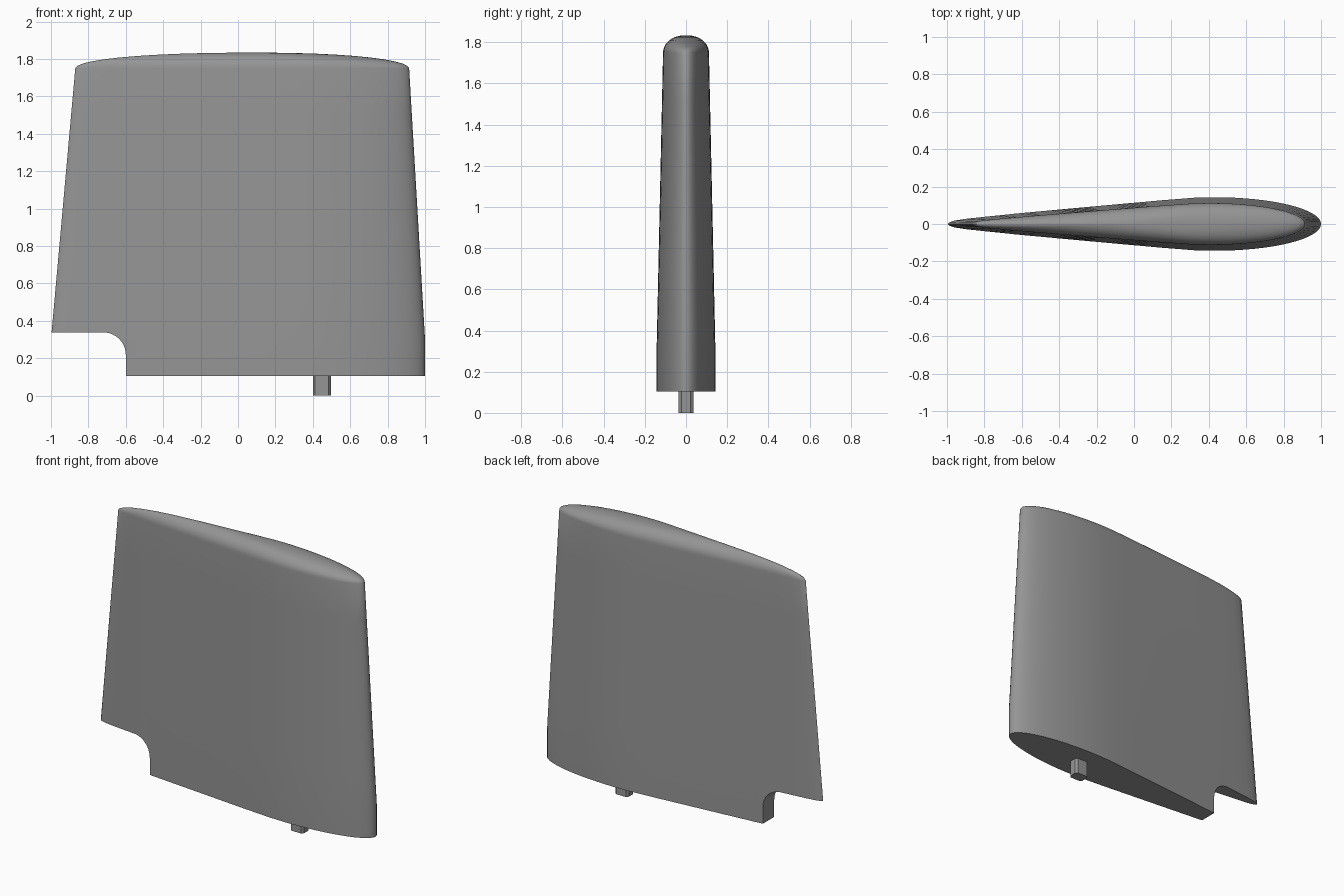
import bpy, bmesh
from math import cos, sin, pi

if "Cube" in bpy.data.objects:
    bpy.data.objects.remove(bpy.data.objects["Cube"])

grey = bpy.data.materials.new("dark_grey")
grey.diffuse_color = (0.3, 0.3, 0.3, 1)
grey.use_nodes = True
grey.node_tree.nodes["Principled BSDF"].inputs["Base Color"].default_value = grey.diffuse_color


def new_object(name, bm):
    bmesh.ops.recalc_face_normals(bm, faces=bm.faces)
    mesh = bpy.data.meshes.new(name)
    bm.to_mesh(mesh)
    bm.free()
    mesh.materials.append(grey)
    ob = bpy.data.objects.new(name, mesh)
    bpy.context.collection.objects.link(ob)
    return ob


def loft(name, rings):
    """Skin a stack of closed rings and cap both ends."""
    bm = bmesh.new()
    loops = [[bm.verts.new(p) for p in ring] for ring in rings]
    n = len(loops[0])
    for a, b in zip(loops, loops[1:]):
        for i in range(n):
            j = (i + 1) % n
            bm.faces.new((a[i], a[j], b[j], b[i]))
    bm.faces.new(loops[0][::-1])
    bm.faces.new(loops[-1])
    return new_object(name, bm)


def make_active(ob):
    bpy.ops.object.select_all(action='DESELECT')
    ob.select_set(True)
    bpy.context.view_layer.objects.active = ob


# teardrop section: round nose, straight flanks, thin rounded tail
nose = [(0.43 + 0.57 * cos(i * pi / 32), 0.143 * sin(i * pi / 32)) for i in range(17)]
flank = [(0.33, 0.141), (0.15, 0.127), (-0.15, 0.1), (-0.5, 0.068), (-0.65, 0.054),
         (-0.8, 0.039), (-0.9, 0.028), (-0.96, 0.019), (-0.99, 0.01)]
half = nose + flank
section = half + [(-1.0, 0.0)] + [(x, -y) for x, y in reversed(half[1:])]


def ring(z, sx=1.0, sy=1.0, cx=0.0):
    return [(cx + x * sx, y * sy, z) for x, y in section]


# fin body: upright foot, tapering blade, domed tip
FOOT, TIP = 0.3, 1.75
rings = [ring(0.104), ring(FOOT)]
for i in range(1, 7):
    t = i / 6
    rings.append(ring(FOOT + (TIP - FOOT) * t, 1 - 0.1075 * t, 1 - 0.22 * t, 0.0225 * t))
for i in range(1, 11):
    a = i / 10 * pi / 2 * 0.97
    s = cos(a) ** 0.9
    rings.append(ring(TIP + 0.084 * sin(a), 0.8925 * s, 0.78 * s, 0.0225 + 0.06 * (1 - s)))
fin = loft("fin_blade", rings)

# notch under the tail, with a rounded inner corner
r, top = 0.12, 0.338
outline = [(-1.3, -0.1), (-0.6, -0.1)]
outline += [(-0.6 - r + r * cos(i * pi / 20), top - r + r * sin(i * pi / 20)) for i in range(11)]
outline += [(-1.3, top)]
cutter = loft("notch_cutter", [[(x, y, z) for x, z in outline] for y in (-0.5, 0.5)])
cutter.hide_render = True

make_active(fin)
cut = fin.modifiers.new("notch", 'BOOLEAN')
cut.operation = 'DIFFERENCE'
cut.solver = 'EXACT'
cut.object = cutter
bpy.ops.object.modifier_apply(modifier=cut.name)
bpy.data.objects.remove(cutter)
bpy.ops.object.shade_smooth_by_angle(angle=0.6)

# mounting peg with chamfered corners
peg_outline = [(0.048, 0.022), (0.036, 0.036), (-0.036, 0.036), (-0.048, 0.022),
               (-0.048, -0.022), (-0.036, -0.036), (0.036, -0.036), (0.048, -0.022)]
loft("mounting_peg", [[(0.448 + x, y, z) for x, y in peg_outline] for z in (0.0, 0.12)])
